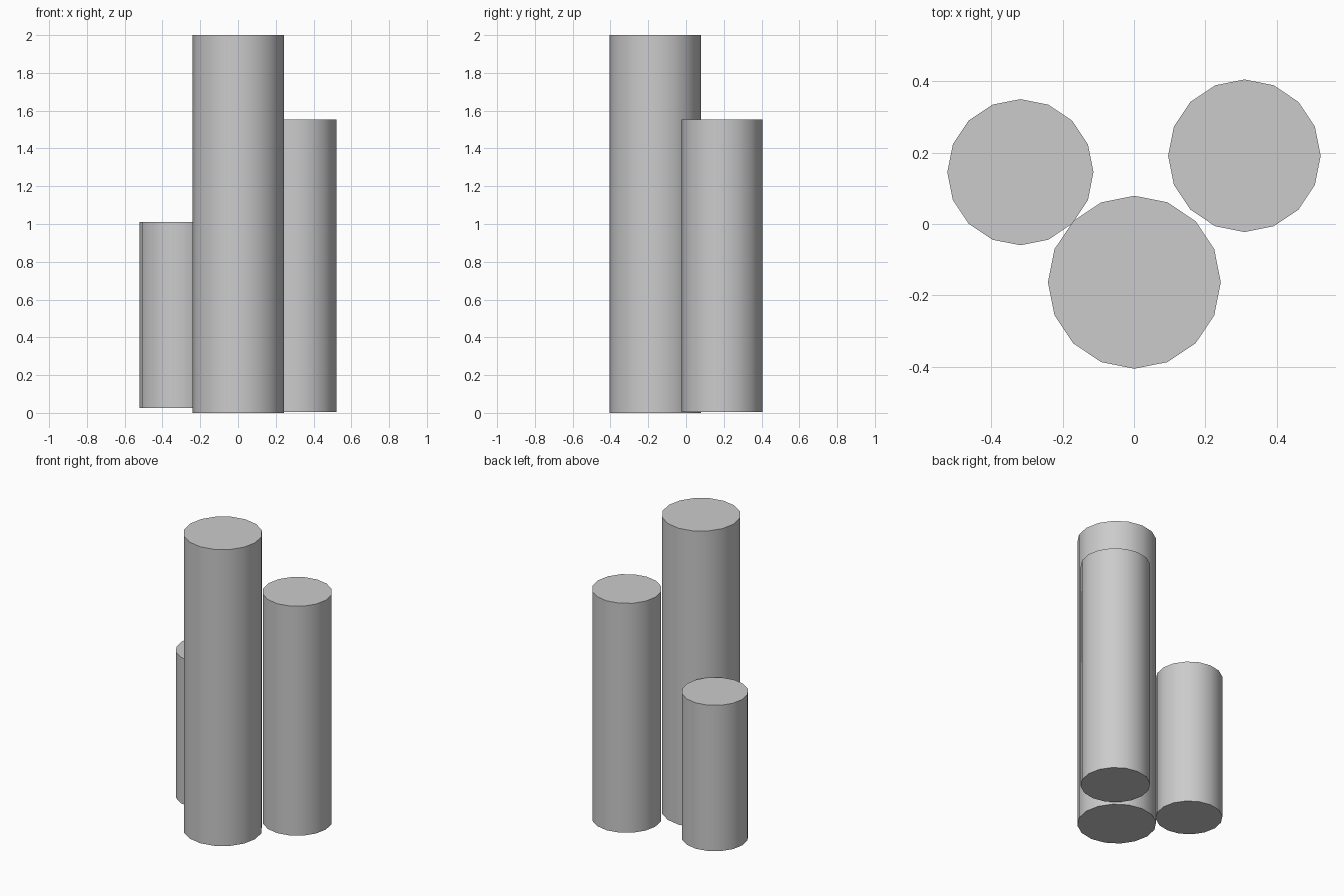
import bpy
import math

if "Cube" in bpy.data.objects:
    bpy.data.objects.remove(bpy.data.objects["Cube"])


def pillar(name, x, y, radius, bottom, top):
    """Upright 16-sided column with capped ends."""
    bpy.ops.mesh.primitive_cylinder_add(
        vertices=16, radius=radius, depth=top - bottom,
        location=(x, y, (bottom + top) / 2))
    bpy.context.object.name = name
    bpy.ops.object.shade_smooth_by_angle(angle=math.radians(30))


# Tall front column, medium right column, short left column
pillar("tall_column", 0.001, -0.163, 0.242, 0.0, 2.0)
pillar("medium_column", 0.309, 0.191, 0.2135, 0.004, 1.552)
pillar("short_column", -0.318, 0.145, 0.2045, 0.026, 1.01)
